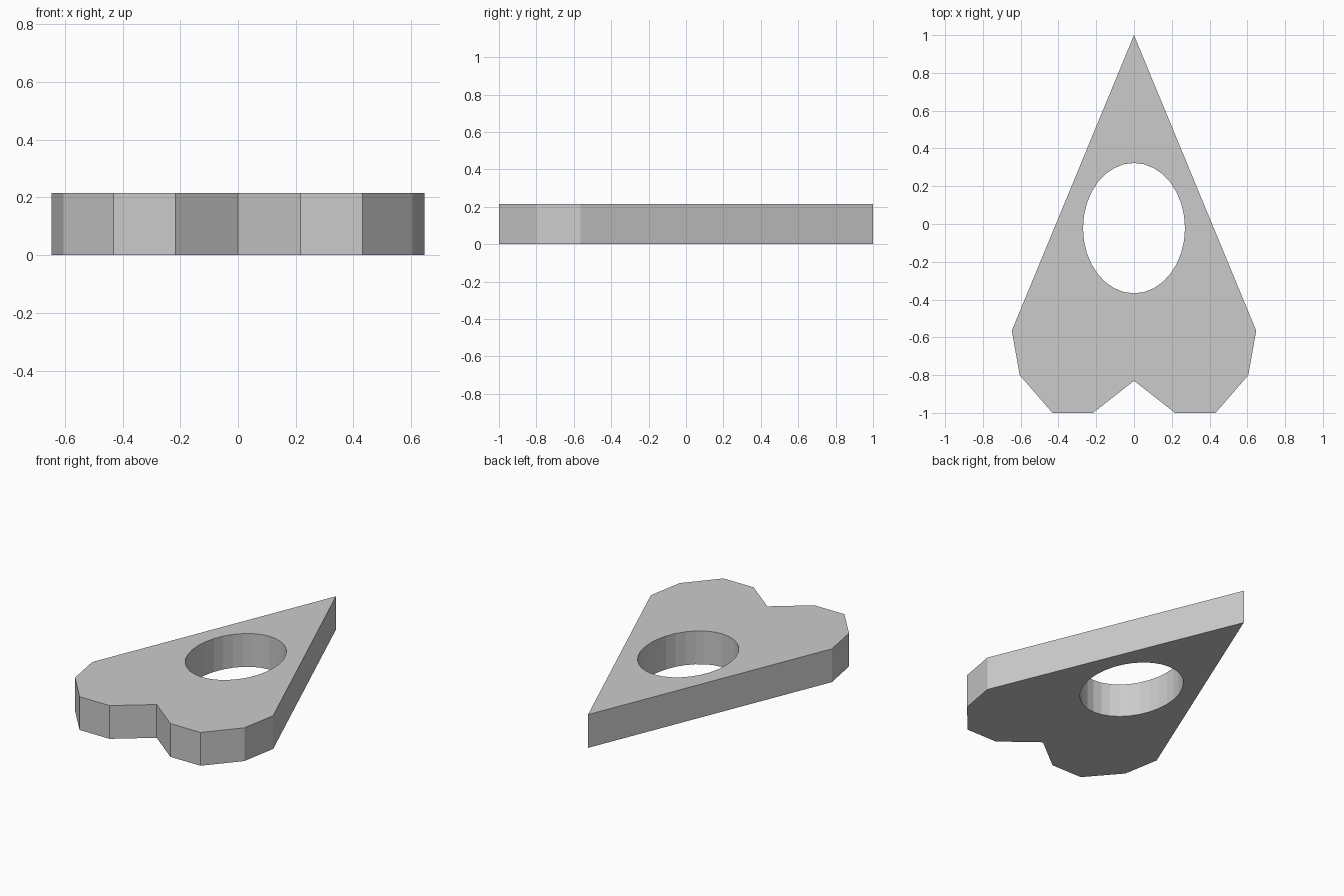
import bpy, bmesh
from math import sin, cos, tau

if "Cube" in bpy.data.objects:
    bpy.data.objects.remove(bpy.data.objects["Cube"])

THICKNESS = 0.215

# Right half of the outline, from the tip to the bottom notch, then mirrored
half = [(0, 1), (0.647, -0.565), (0.605, -0.80), (0.432, -1), (0.217, -1), (0, -0.83)]
outline = half + [(-x, y) for x, y in half[-2:0:-1]]

# Oval window
SIDES = 32
oval = [(0.27 * cos(tau * i / SIDES), -0.022 + 0.345 * sin(tau * i / SIDES))
        for i in range(SIDES)]


def add_loop(bm, points):
    verts = [bm.verts.new((x, y, 0)) for x, y in points]
    return [bm.edges.new((v, verts[(i + 1) % len(verts)])) for i, v in enumerate(verts)]


# Fill between outline and window, then extrude to a solid plate
bm = bmesh.new()
edges = add_loop(bm, outline) + add_loop(bm, oval)
bmesh.ops.triangle_fill(bm, edges=edges, use_beauty=True, use_dissolve=False,
                        normal=(0, 0, 1))
result = bmesh.ops.extrude_face_region(bm, geom=bm.faces[:], use_keep_orig=True)
top = [g for g in result["geom"] if isinstance(g, bmesh.types.BMVert)]
bmesh.ops.translate(bm, verts=top, vec=(0, 0, THICKNESS))
bmesh.ops.recalc_face_normals(bm, faces=bm.faces[:])

mesh = bpy.data.meshes.new("pointer_plate")
bm.to_mesh(mesh)
bm.free()
plate = bpy.data.objects.new("pointer_plate", mesh)
bpy.context.collection.objects.link(plate)
